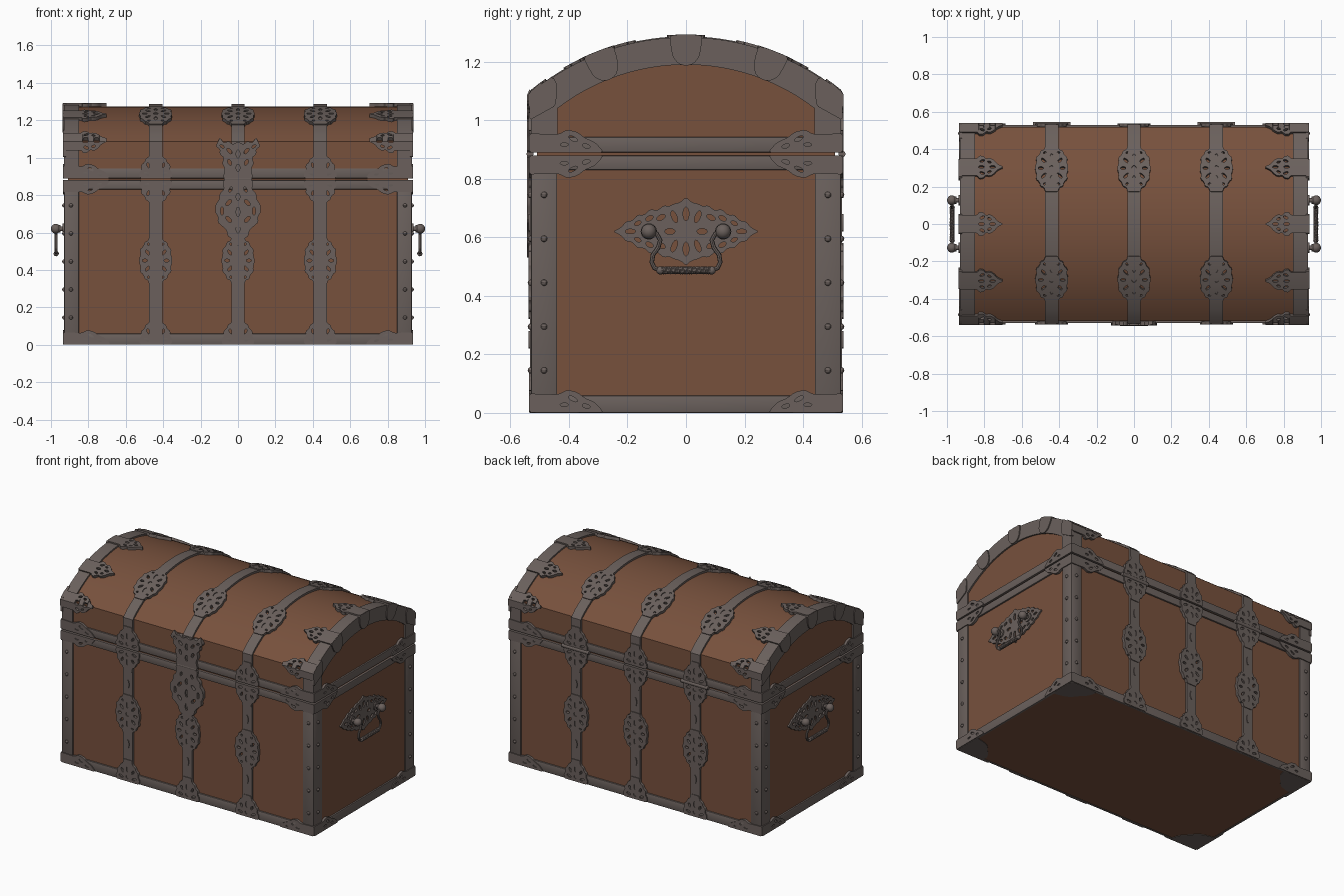
import bpy, bmesh, math
from math import sin, cos, pi
from mathutils import Vector, Matrix
from mathutils.geometry import tessellate_polygon

if "Cube" in bpy.data.objects:
    bpy.data.objects.remove(bpy.data.objects["Cube"])


def material(name, col):
    m = bpy.data.materials.new(name)
    m.diffuse_color = (*col, 1)
    m.use_nodes = True
    m.node_tree.nodes["Principled BSDF"].inputs["Base Color"].default_value = m.diffuse_color
    return m


WOOD = material("brown_wood", (0.185, 0.082, 0.046))
IRON = material("grey_iron", (0.145, 0.118, 0.108))
R, CZ, ANG = 0.818, 0.456, 0.6885      # wooden lid arch: radius, centre height, half angle
EDGE = R * ANG                         # arc length from crown to lid crease
ZC = CZ + R * cos(ANG)
TOP = ZC + EDGE                        # front height z lies at path length TOP - z


# ---- helpers -------------------------------------------------------------
def finish(name, bm, mat):
    bmesh.ops.recalc_face_normals(bm, faces=bm.faces)
    me = bpy.data.meshes.new(name)
    bm.to_mesh(me)
    bm.free()
    ob = bpy.data.objects.new(name, me)
    bpy.context.collection.objects.link(ob)
    me.materials.append(mat)
    return ob


def box(name, lo, hi, mat=IRON, bev=0.005):
    bm = bmesh.new()
    bmesh.ops.create_cube(bm, size=1)
    for v in bm.verts:
        v.co = [lo[i] + (v.co[i] + 0.5) * (hi[i] - lo[i]) for i in range(3)]
    ob = finish(name, bm, mat)
    if bev:
        m = ob.modifiers.new("bevel", 'BEVEL')
        m.width, m.segments = bev, 2
    return ob


def sym(half):                         # mirror an outline across p = 0
    return half + [(-x, y) for x, y in reversed(half) if x > 0]


def sym4(q):                           # mirror a quarter outline twice
    return sym(q + [(x, -y) for x, y in reversed(q) if y > 0])


def soften(pts, d=0.007):              # clip every corner of an outline
    out = []
    for i, p in enumerate(pts):
        p = Vector(p)
        for o in (pts[i - 1], pts[(i + 1) % len(pts)]):
            e = Vector(o) - p
            out.append(tuple(p + e * min(0.27, d / e.length)))
    return out


def ell(x, y, a, b, rot=0, n=10):      # one pierced opening
    return [(x + a * cos(t) * cos(rot) - b * sin(t) * sin(rot),
             y + a * cos(t) * sin(rot) + b * sin(t) * cos(rot))
            for t in (2 * pi * i / n for i in range(n))]


def pair(x, y, a, b, rot=0):
    return [ell(x, y, a, b, rot), ell(-x, y, a, b, -rot)]


def plate(name, loops, t, fn, bend=None, mat=IRON):
    """Flat plate with holes, cut along axis 'bend', then wrapped by fn(p, q, w)."""
    tris = tessellate_polygon([[Vector((x, y, 0)) for x, y in l] for l in loops])
    bm = bmesh.new()
    lo, hi = ([bm.verts.new((x, y, w)) for l in loops for x, y in l] for w in (0, t))
    for a, b, c in tris:
        bm.faces.new((hi[a], hi[b], hi[c]))
        bm.faces.new((lo[c], lo[b], lo[a]))
    k = 0
    for l in loops:
        n = len(l)
        for i in range(n):
            a, b = k + i, k + (i + 1) % n
            bm.faces.new((lo[a], lo[b], hi[b], hi[a]))
        k += n
    if bend is not None:
        no = Vector((bend == 0, bend == 1, 0))
        vals = [p[bend] for p in loops[0]]
        step = EDGE / 14
        for i in range(math.floor(min(vals) / step), math.ceil(max(vals) / step) + 1):
            bmesh.ops.bisect_plane(bm, geom=bm.verts[:] + bm.edges[:] + bm.faces[:],
                                   plane_co=no * (i * step), plane_no=no, dist=1e-5)
    for v in bm.verts:
        v.co = fn(*v.co)
    return finish(name, bm, mat)


def shell(x, s, w):                    # front - lid - back surface, s = 0 at the crown
    a, g = abs(s), (1 if s >= 0 else -1)
    if a < EDGE - 1e-4:
        return (x, g * (R + w) * sin(a / R), CZ + (R + w) * cos(a / R))
    return (x, g * (0.52 + w), ZC - (a - EDGE))


def upright(x, z, d, g):               # place on front (g=-1) or back (g=1), growing up or down
    return lambda p, q, w: shell(x + p, g * (TOP - z - d * q), w)


def rect(a, b, c, d):
    return [(a, c), (b, c), (b, d), (a, d)]


# ---- ornament patterns ---------------------------------------------------
MEDAL = [soften(sym4([(.035, .13), (.04, .105), (.06, .1), (.066, .075), (.085, .06), (.08, .035), (.088, .012)])),
         ell(0, 0, .013, .013), ell(0, .062, .02, .009, pi / 2), ell(0, -.062, .02, .009, pi / 2)]
MEDAL += pair(.058, 0, .014, .008) + pair(.042, .042, .018, .008, .8) + pair(.042, -.042, .018, .008, -.8)
MEDAL += pair(.036, .088, .008, .007) + pair(.036, -.088, .008, .007)
HALF = [soften(sym([(.085, 0), (.088, .03), (.075, .045), (.08, .07), (.06, .085), (.055, .105), (.035, .115), (.033, .145)])),
        ell(0, .03, .012, .012), ell(0, .082, .02, .009, pi / 2)]
HALF += pair(.048, .025, .017, .008, .35) + pair(.038, .068, .015, .008, 1.05)
ARROW = [soften(sym([(.048, 0), (.048, .1), (.064, .107), (.062, .13), (.044, .145), (.052, .165), (.036, .19), (.016, .205), (0, .24)])),
         ell(0, .12, .016, .008, pi / 2), ell(0, .18, .016, .008, pi / 2)]
ARROW += pair(.034, .125, .014, .007, 1.2) + pair(.027, .163, .011, .006, 1.9)
LEAF = [soften([(0, 0), (0, .065), (.1, .062), (.13, .078), (.165, .07), (.19, .05), (.225, .035), (.25, .008), (.25, 0)]),
        ell(.15, .047, .017, .007, -.5), ell(.195, .022, .014, .007, -.3), ell(.12, .027, .014, .006)]
LATCH = [soften(sym([(.08, 0), (.075, .05), (.1, .075), (.098, .1), (.12, .13), (.122, .17), (.105, .2), (.11, .225),
                     (.08, .25), (.06, .27), (.055, .3), (.03, .315), (0, .355)])),
         ell(0, .17, .026, .01, pi / 2), ell(0, .26, .024, .01, pi / 2), ell(0, .09, .02, .01, pi / 2)]
LATCH += pair(.05, .12, .02, .01, .8) + pair(.085, .165, .022, .009, 1.57) + pair(.05, .21, .02, .01, -.8) + pair(.04, .05, .015, .008, 1.2)
CROWN = [soften(sym([(.08, 0), (.07, .05), (.085, .08), (.075, .11), (.1, .13), (.095, .155), (.12, .17), (.105, .2),
                     (.07, .19), (.05, .2), (.03, .18), (0, .195)])), ell(0, .13, .022, .01, pi / 2), ell(0, .055, .02, .01, pi / 2)]
CROWN += pair(.045, .145, .018, .009, .8) + pair(.045, .085, .017, .009, 1.2) + pair(.085, .17, .012, .007, .6)
ESCUTCHEON = [soften(sym4([(0, .118), (.018, .1), (.04, .095), (.06, .085), (.075, .09), (.1, .07), (.12, .078), (.145, .055),
                           (.165, .058), (.185, .035), (.205, .035), (.22, .015), (.25, 0)])), ell(0, .06, .024, .01, pi / 2),
              ell(0, -.06, .024, .01, pi / 2), ell(.19, 0, .018, .008), ell(-.19, 0, .018, .008)]
for g in (1, -1):
    ESCUTCHEON += pair(.04, g * .05, .022, .009, g * 1.2) + pair(.085, g * .048, .016, .009, -g * .5)
    ESCUTCHEON += pair(.125, g * .045, .014, .008, -g * .5) + pair(.165, g * .028, .012, .007, -g * .5)
ESCUTCHEON += pair(.055, 0, .018, .01)
TAB = [soften(sym([(.055, 0), (.052, .04), (.045, .075), (.025, .098), (0, .104)]))]

# ---- wooden body and lid -------------------------------------------------
box("body_wood", (-.92, -.52, .003), (.92, .52, .878), WOOD, 0)
box("seam_core", (-.91, -.51, .87), (.91, .51, .9), WOOD, 0)
arc = [(R * sin(a), CZ + R * cos(a)) for a in (ANG * (1 - i / 16) for i in range(33))]
plate("lid_wood", [[(.52, .892)] + arc + [(-.52, .892)]], 1.84, lambda p, q, w: (w - .92, p, q), mat=WOOD)

# ---- iron frame ----------------------------------------------------------
bands = {"bottom_band": (0, .06), "body_rim_band": (.83, .88), "lid_rim_band": (.89, .943)}
for name, (z0, z1) in bands.items():
    for g in (-1, 1):
        a, b = sorted((g * .515, g * .53))
        box(name + "_long", (-.93, a, z0), (.93, b, z1))
        a, b = sorted((g * .915, g * .93))
        box(name + "_end", (a, -.53, z0), (b, .53, z1))
outer = [(.828 * sin(a), CZ + .828 * cos(a)) for a in (.6945 * (1 - i / 16) for i in range(33))]
inner = [(.72 * sin(a), .47 + .72 * cos(a)) for a in (.657 * (i / 12 - 1) for i in range(25))]
rim = [(.53, .89)] + outer + [(-.53, .89), (-.44, .89)] + inner + [(.44, .89)]
rivets = bmesh.new()
for g in (-1, 1):
    plate("lid_end_rim", [rim], .08, lambda p, q, w: (g * (.85 + w), p, q))
    for h in (-1, 1):
        x, y = sorted((g * .85, g * .93)), sorted((h * .44, h * .53))
        box("corner_post", (x[0], y[0], .004), (x[1], y[1], .88))
        for i in range(5):
            for pos in ((g * .893, h * .53, .145 + .15 * i), (g * .93, h * .485, .145 + .15 * i)):
                bmesh.ops.create_uvsphere(rivets, u_segments=10, v_segments=6, radius=.011,
                                          matrix=Matrix.Translation(pos))
finish("post_rivets", rivets, IRON)

# ---- straps with medallions ----------------------------------------------
for x in (-.44, 0, .44):
    plate("lid_strap", [rect(-.035, .035, .89 - TOP, TOP - .89)], .013, lambda p, q, w: shell(x + p, q, w), 1)
    for g in (-1, 1):
        plate("body_strap", [rect(-.035, .035, 0, .88)], .013, upright(x, 0, 1, g))
        plate("body_medallion", MEDAL, .018, upright(x, .45, 1, g))
        plate("lid_medallion", MEDAL, .018, lambda p, q, w: shell(x + p, g * .3 + q, w), 1)
        plate("strap_foot", HALF, .017, upright(x, .002, 1, g))
        for z in (.25, .65):
            plate("strap_bead", [ell(0, 0, .03, .011, pi / 2)], .018, upright(x, z, 1, g))
        if g == 1 or x:
            plate("seam_plate_lower", HALF, .018, upright(x, .88, -1, g))
            plate("seam_plate_upper", HALF, .018, upright(x, .89, 1, g))

# ---- front latch and back hinges -----------------------------------------
plate("latch_lower", LATCH, .024, upright(0, .88, -1, -1))
plate("latch_upper", CROWN, .024, upright(0, .89, 1, -1), 1)
for name, x, y, length in (("latch_pin", 0, -.533, .15), ("hinge_barrel", -.44, .533, .2), ("hinge_barrel", .44, .533, .2)):
    bm = bmesh.new()
    bmesh.ops.create_cone(bm, cap_ends=True, segments=14, radius1=.012, radius2=.012, depth=length,
                          matrix=Matrix.Translation((x, y, .885)) @ Matrix.Rotation(pi / 2, 4, 'Y'))
    finish(name, bm, IRON)


def tube(name, splines, r):
    cu = bpy.data.curves.new(name, 'CURVE')
    cu.dimensions, cu.bevel_depth, cu.bevel_resolution, cu.use_fill_caps = '3D', r, 2, True
    for pts in splines:
        sp = cu.splines.new('POLY')
        sp.points.add(len(pts) - 1)
        for p, co in zip(sp.points, pts):
            p.co = (*co, 1)
    cu.materials.append(IRON)
    bpy.context.collection.objects.link(bpy.data.objects.new(name, cu))


# ---- corner fittings and end handles -------------------------------------
for g in (-1, 1):
    for s in (-EDGE, -.306, 0, .306, EDGE):
        plate("lid_arrow", ARROW, .019, lambda p, q, w: shell(g * (.936 - q), s + p, w), 0)
    for a in (-.367, 0, .367):
        plate("rim_tab", TAB, .017, lambda p, q, w: (g * (.92 + w), sin(a) * (.834 - q) + cos(a) * p,
                                                     CZ + cos(a) * (.834 - q) - sin(a) * p))
    for h in (-1, 1):
        plate("rim_corner", [soften([(.535, 1.0), (.535, 1.098), (.455, 1.15), (.44, 1.12), (.445, 1.05)])], .016,
              lambda p, q, w: (g * (.92 + w), h * p, q))
        for z, d in ((.001, 1), (.88, -1), (.89, 1)):
            plate("corner_leaf_long", LEAF, .016, lambda p, q, w: (g * (.936 - p), h * (.52 + w), z + d * q))
            plate("corner_leaf_end", LEAF, .016, lambda p, q, w: (g * (.92 + w), h * (.536 - p), z + d * q))
        plate("underside_corner", [soften([(0, 0), (.2, 0), (.19, .06), (.15, .1), (.11, .15), (.06, .17), (0, .18)], .02)], .003,
              lambda p, q, w: (g * (.93 - p), h * (.53 - q), .003 - w))
    # handle: backplate, knobs, bail and twisted grip
    plate("handle_backplate", ESCUTCHEON, .01, lambda p, q, w: (g * (.92 + w), p, .62 + q))
    bm = bmesh.new()
    for h in (-1, 1):
        bmesh.ops.create_uvsphere(bm, u_segments=16, v_segments=10, radius=.026,
                                  matrix=Matrix.Translation((g * .974, h * .127, .62)))
        for x, r, d in ((.945, .013, .06), (.932, .028, .012), (.952, .02, .008)):
            bmesh.ops.create_cone(bm, cap_ends=True, segments=16, radius1=r, radius2=r, depth=d,
                                  matrix=Matrix.Translation((g * x, h * .127, .62)) @ Matrix.Rotation(pi / 2, 4, 'Y'))
        bmesh.ops.create_uvsphere(bm, u_segments=12, v_segments=8, radius=.014,
                                  matrix=Matrix.Translation((g * .972, h * .088, .487)))
    finish("handle_knobs", bm, IRON)
    tube("handle_bail", [[(g * .972, h * y, z) for y, z in
                          ((.127, .62), (.1, .612), (.088, .59), (.095, .565), (.113, .54), (.117, .515), (.108, .495), (.085, .487))]
                         for h in (-1, 1)], .008)
    tube("handle_grip", [[(g * .972 + .007 * cos(t * 22 * pi + k), -.088 + .176 * t, .487 + .007 * sin(t * 22 * pi / 2 * 2 + k))
                          for t in (i / 90 for i in range(91))] for k in (0, pi)], .007)

# ---- bake modifiers and curves, shade ------------------------------------
bpy.ops.object.select_all(action='SELECT')
bpy.context.view_layer.objects.active = bpy.data.objects["body_wood"]
bpy.ops.object.convert(target='MESH')
bpy.ops.object.shade_smooth_by_angle(angle=math.radians(30))
